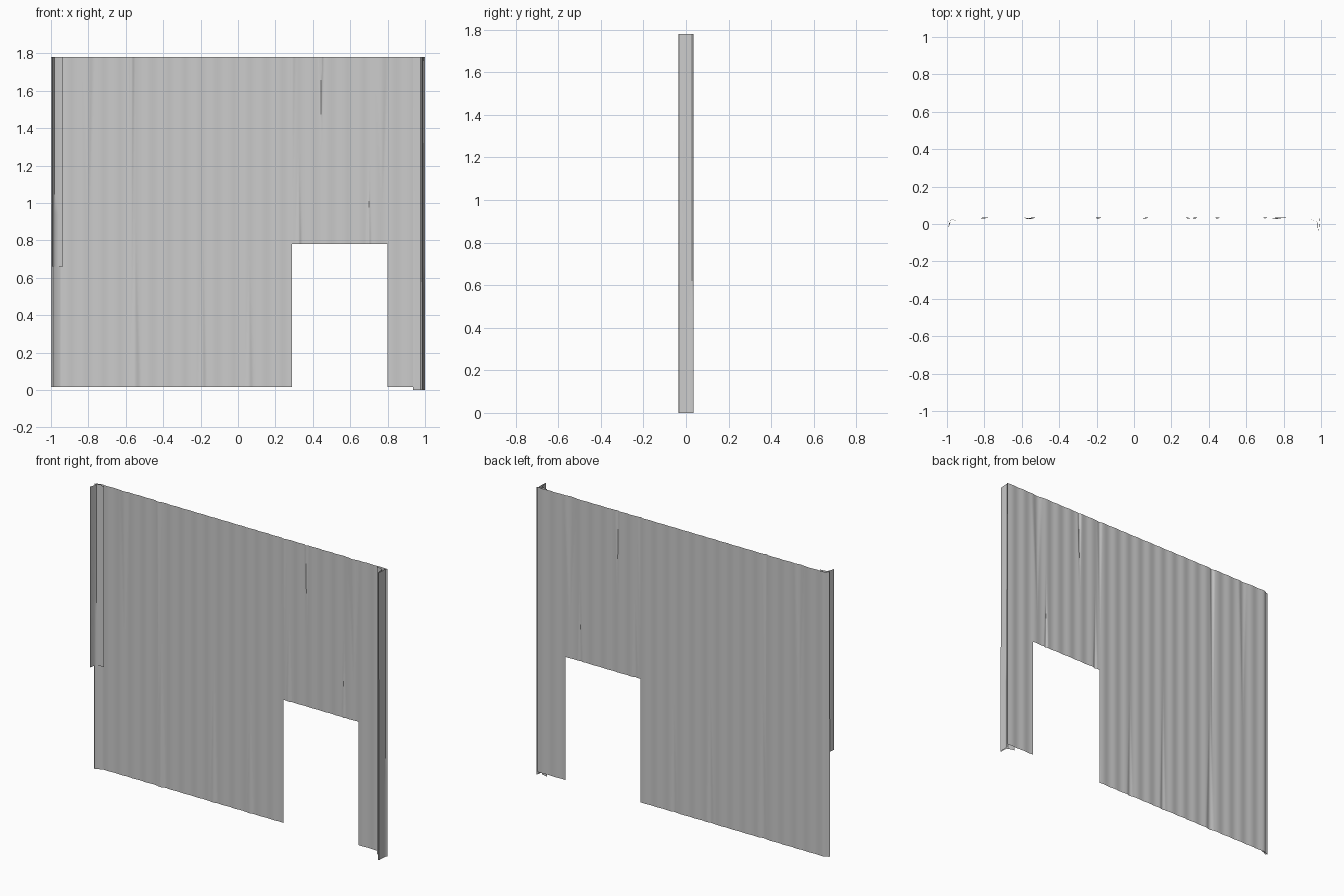
import bpy, bmesh, math

if "Cube" in bpy.data.objects:
    bpy.data.objects.remove(bpy.data.objects["Cube"])

TOP, BOTTOM, DOOR_TOP = 1.78, 0.017, 0.78
DOOR_L, DOOR_R = 0.29, 0.80

# creases: centre x, z where widest, z of the tip, half width, depth
FOLDS = [(-0.57, TOP, 0.5, 0.020, 0.006), (0.445, TOP, 1.30, 0.015, 0.007),
         (0.325, DOOR_TOP, 1.27, 0.018, 0.006), (0.70, DOOR_TOP, 1.25, 0.015, 0.006),
         (0.77, TOP, 1.0, 0.045, 0.007), (-0.80, TOP, 0.8, 0.035, 0.005),
         (-0.19, BOTTOM, 0.9, 0.025, 0.005), (0.06, BOTTOM, 0.7, 0.025, 0.004),
         (-0.55, BOTTOM, 0.9, 0.035, 0.006), (0.29, TOP, 1.0, 0.02, 0.004)]


def sheet_y(x, z):
    y = 0.0342 + 0.0015 * math.cos(2 * math.pi * x / 0.087)
    for cx, z0, z1, w, d in FOLDS:
        t = (z1 - z) / (z1 - z0)
        if t > 0:
            half = max(w * t, 0.006)
            u = abs(x - cx) / half
            if u < 1:
                y -= d * min(t, 1) * (0.5 + 0.5 * math.cos(math.pi * u))
    # outer left edge turns towards the front
    if x < -0.96:
        y -= 0.02 * ((-0.96 - x) / 0.04) ** 2
    return max(y, 0.022)


def finish(name, bm):
    bmesh.ops.recalc_face_normals(bm, faces=bm.faces)
    if sum(f.normal.y for f in bm.faces) > 0:
        bmesh.ops.reverse_faces(bm, faces=bm.faces)
    me = bpy.data.meshes.new(name)
    bm.to_mesh(me)
    bm.free()
    ob = bpy.data.objects.new(name, me)
    bpy.context.collection.objects.link(ob)
    bpy.context.view_layer.objects.active = ob
    ob.select_set(True)
    bpy.ops.object.shade_smooth_by_angle(angle=math.radians(40))
    ob.select_set(False)
    return ob


def lattice(name, rows, keep=lambda c: True):
    bm = bmesh.new()
    vs = [[bm.verts.new(p) for p in row] for row in rows]
    for a, b in zip(vs, vs[1:]):
        for i in range(len(a) - 1):
            quad = (a[i], a[i + 1], b[i + 1], b[i])
            if keep(sum((v.co for v in quad), quad[0].co * 0) / 4):
                bm.faces.new(quad)
    bmesh.ops.delete(bm, geom=[v for v in bm.verts if not v.link_faces], context='VERTS')
    return finish(name, bm)


# rippled wall sheet with a doorway
xs = [-1 + i * 0.005 for i in range(400)]
zs = [BOTTOM + (DOOR_TOP - BOTTOM) * i / 10 for i in range(10)]
zs += [DOOR_TOP + (TOP - DOOR_TOP) * i / 14 for i in range(15)]
lattice("wall_sheet", [[(x, sheet_y(x, z), z) for x in xs] for z in zs],
        lambda c: not (DOOR_L < c.x < DOOR_R and c.z < DOOR_TOP))


# folded edge strips, each a profile drawn upwards with a slight sway
def strip(name, profile, z0, z1, sway):
    rows = []
    for k in range(9):
        t = k / 8
        rows.append([(x + sway * t * (i % 2), y, z0 + (z1 - z0) * t)
                     for i, (x, y) in enumerate(profile)])
    lattice(name, rows)


strip("left_edge_strip", [(-0.935, 0.022), (-0.96, 0.020), (-0.98, 0.014),
                          (-0.988, 0.004), (-0.994, -0.028)], 0.66, TOP, 0.004)
strip("left_inner_hem", [(-0.95, 0.030), (-0.975, 0.024), (-0.99, 0.012), (-0.998, 0.016)],
      BOTTOM, TOP, 0.004)
strip("right_edge_strip", [(0.935, 0.026), (0.955, 0.022), (0.975, 0.016), (0.983, 0.004),
                           (0.984, -0.036), (0.990, -0.034), (0.991, 0.004),
                           (0.993, 0.028), (1.0, 0.036)], 0.0, TOP, -0.003)
